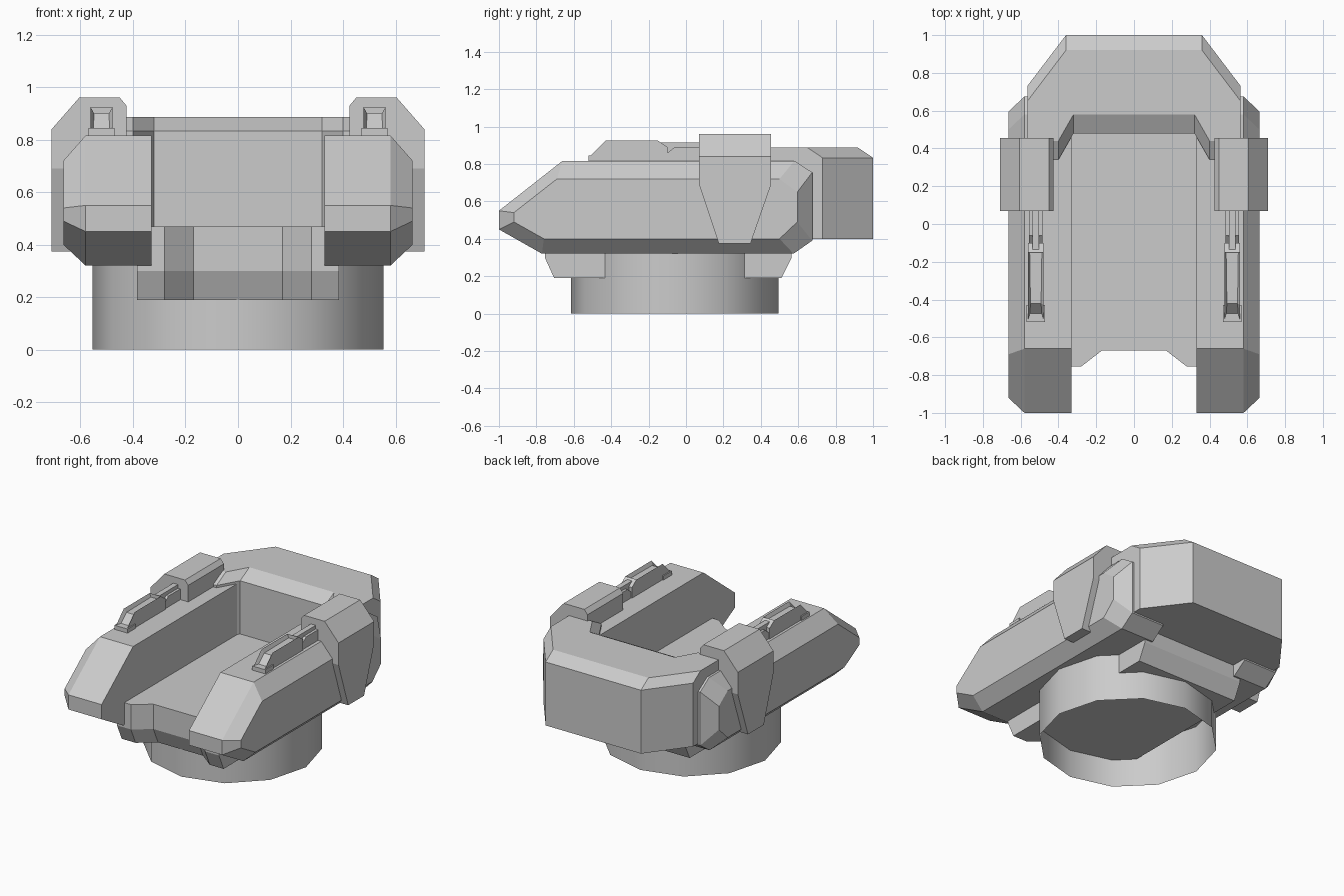
import bpy, bmesh

if "Cube" in bpy.data.objects:
    bpy.data.objects.remove(bpy.data.objects["Cube"])


def finish(bm, name, mirror=False, smooth=False):
    if not smooth:
        bmesh.ops.recalc_face_normals(bm, faces=bm.faces)
    me = bpy.data.meshes.new(name)
    bm.to_mesh(me)
    bm.free()
    for p in me.polygons:
        p.use_smooth = smooth
    ob = bpy.data.objects.new(name, me)
    bpy.context.collection.objects.link(ob)
    if mirror:
        ob.modifiers.new("Mirror", 'MIRROR').use_axis[0] = True
    return ob


def loft(rings):
    """Skin matching rings of 3D points and cap both ends."""
    bm = bmesh.new()
    vs = [[bm.verts.new(p) for p in r] for r in rings]
    n = len(rings[0])
    for a, b in zip(vs, vs[1:]):
        for i in range(n):
            j = (i + 1) % n
            bm.faces.new((a[i], a[j], b[j], b[i]))
    bm.faces.new(vs[0])
    bm.faces.new(vs[-1][::-1])
    bmesh.ops.recalc_face_normals(bm, faces=bm.faces)
    return bm


def along_x(prof, x):
    return [(x, y, z) for y, z in prof]


def both_sides(half):
    """Complete a plan outline given for x > 0."""
    return half + [(-x, y) for x, y in reversed(half)]


# Open twelve-sided ring at the bottom
bm = bmesh.new()
bmesh.ops.create_cone(bm, cap_ends=False, segments=12, radius1=0.555,
                      radius2=0.555, depth=0.35)
bmesh.ops.translate(bm, verts=bm.verts, vec=(0, -0.06, 0.175))
finish(bm, "base_ring", smooth=True)

# Floor platform with notched front and tapered underside
front = [(0.17, -0.67), (0.28, -0.755), (0.385, -0.755)]
plan = both_sides(front + [(0.385, 0.565)])
under = both_sides([(x, y + 0.05) for x, y in front] + [(0.385, 0.51)])
finish(loft([[(x, y, 0.19) for x, y in under],
             [(x, y, 0.30) for x, y in plan],
             [(x, y, 0.47) for x, y in plan]]), "floor_platform")

# Side arms with chamfered outer face
outline = [(-1, 0.45), (-1, 0.55), (-0.66, 0.817), (0.58, 0.817),
           (0.675, 0.755), (0.675, 0.39), (0.575, 0.32), (-0.77, 0.32)]
inset = [(-0.92, 0.49), (-0.92, 0.54), (-0.69, 0.72), (0.5, 0.72),
         (0.595, 0.65), (0.595, 0.49), (0.5, 0.40), (-0.76, 0.40)]
finish(loft([along_x(outline, 0.33), along_x(outline, 0.58),
             along_x(inset, 0.665)]), "side_arm", mirror=True)

# U-shaped rear block with sloping rim
inner = [(0.32, 0.48), (0.40, 0.34), (0.565, 0.34)]
outer = [(0.565, 0.73), (0.36, 1.0)]


def rear_ring(z, d_in, d_out):
    half = [(x, y + d_in) for x, y in inner] + [(x, y + d_out) for x, y in outer]
    return [(x, y, z) for x, y in both_sides(half)]


finish(loft([rear_ring(0.40, 0, 0), rear_ring(0.833, 0, 0),
             rear_ring(0.887, 0.1, -0.08)]), "rear_block")

# Clamps over the arms: cap plus tapered side plate
cap = [(0.425, 0.79), (0.425, 0.93), (0.45, 0.96), (0.605, 0.96),
       (0.71, 0.84), (0.71, 0.69), (0.60, 0.69)]
finish(loft([[(x, y, z) for x, z in cap] for y in (0.07, 0.455)]),
       "clamp_cap", mirror=True)
plate = [(0.07, 0.69), (0.175, 0.375), (0.345, 0.375), (0.455, 0.69)]
finish(loft([along_x(plate, 0.62), along_x(plate, 0.71)]),
       "clamp_plate", mirror=True)

# Small housings on the arms, with recessed top and sloped front
CX = 0.52
housing = [(-0.51, 0.81), (-0.51, 0.845), (-0.43, 0.925), (-0.15, 0.925),
           (-0.10, 0.89), (-0.10, 0.81)]
bm = loft([along_x(housing, CX - 0.042), along_x(housing, CX + 0.042)])
top = [f for f in bm.faces if f.normal.z > 0.6
       and f.calc_center_median().y < -0.2]
bmesh.ops.inset_region(bm, faces=top, thickness=0.014)
bmesh.ops.translate(bm, verts=list({v for f in top for v in f.verts}),
                    vec=(0, 0.01, -0.025))
finish(bm, "housing", mirror=True)

# Flange at the housing front and rod running back to the clamp
flange = [(-0.52, 0.81), (-0.52, 0.845), (-0.43, 0.845), (-0.43, 0.81)]
finish(loft([along_x(flange, CX - 0.05), along_x(flange, CX + 0.05)]),
       "housing_flange", mirror=True)
for name, w, prof in (
        ("rod_base", 0.036, [(-0.11, 0.81), (-0.11, 0.85), (-0.06, 0.89),
                             (0.09, 0.89), (0.09, 0.81)]),
        ("rod", 0.018, [(-0.14, 0.85), (-0.14, 0.915), (0.09, 0.915),
                        (0.09, 0.85)])):
    finish(loft([along_x(prof, CX - w), along_x(prof, CX + w)]),
           name, mirror=True)
